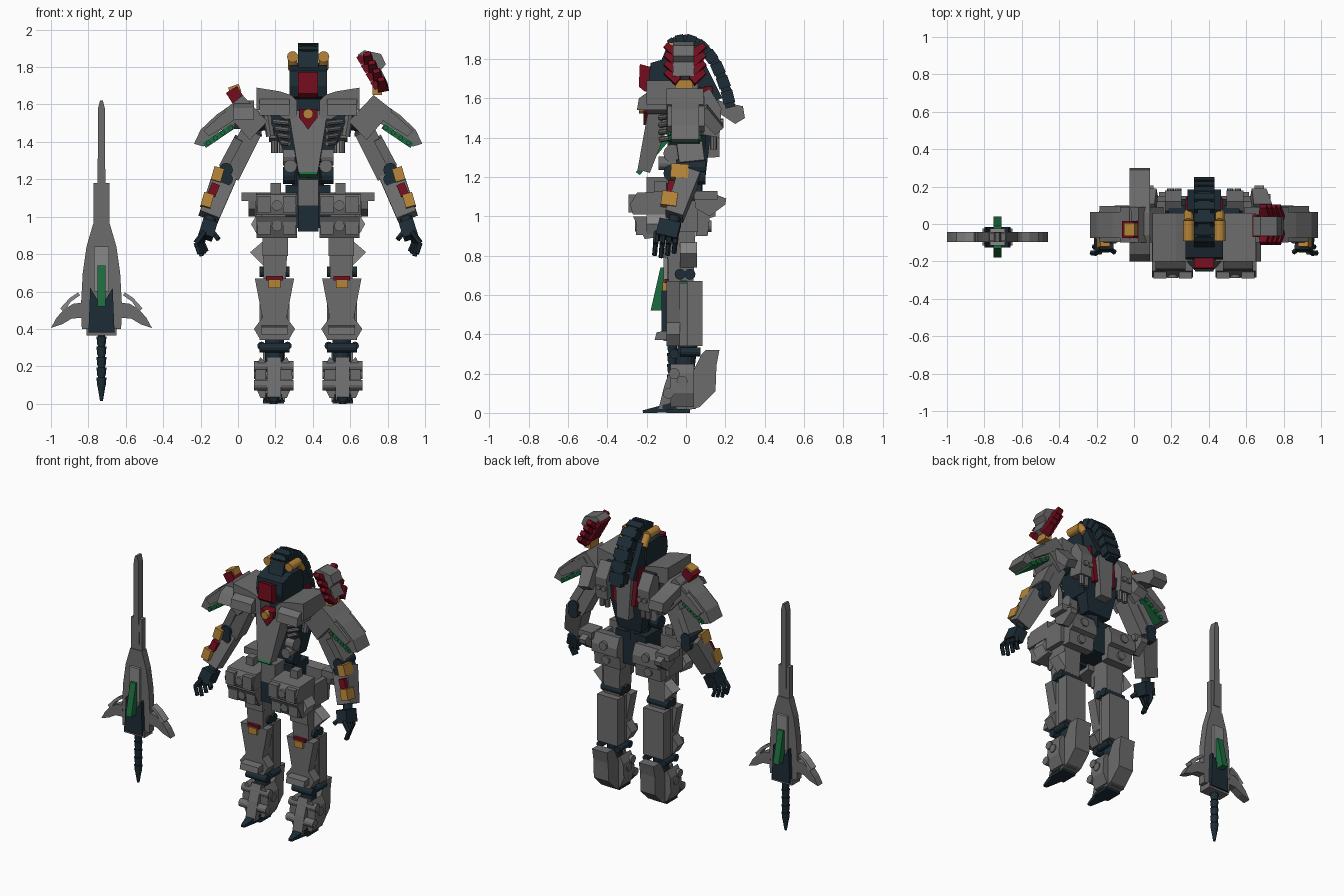
import bpy, bmesh, math
from mathutils import Vector, Matrix

ORIGIN = Vector((0.375, 0, 0))      # robot centre line; changed later for the sword

def colour(name, rgb):
    m = bpy.data.materials.new(name)
    m.diffuse_color = (*rgb, 1)
    return m

GREY = colour("dark_grey", (0.15, 0.15, 0.15))
LIGHT = colour("mid_grey", (0.25, 0.25, 0.25))
DARK = colour("dark_slate", (0.012, 0.025, 0.035))
RED = colour("deep_red", (0.17, 0.004, 0.013))
AMBER = colour("amber", (0.46, 0.23, 0.04))
GREEN = colour("green", (0.012, 0.15, 0.05))

def finish(name, bm, mat, mirror):
    bmesh.ops.recalc_face_normals(bm, faces=bm.faces)
    me = bpy.data.meshes.new(name)
    bm.to_mesh(me)
    bm.free()
    ob = bpy.data.objects.new(name, me)
    ob.location = ORIGIN
    bpy.context.collection.objects.link(ob)
    me.materials.append(mat or GREY)
    if mirror:
        ob.modifiers.new("Mirror", 'MIRROR').use_mirror_merge = False
    return ob

def prism(name, axis, pts, lo, hi, mat=None, mirror=False):
    """Extrude a 2D outline along an axis: x -> (y,z) points, y -> (x,z) points."""
    bm = bmesh.new()
    put = (lambda p, t: (t, p[0], p[1])) if axis == 'x' else (lambda p, t: (p[0], t, p[1]))
    a = [bm.verts.new(put(p, lo)) for p in pts]
    b = [bm.verts.new(put(p, hi)) for p in pts]
    bm.faces.new(a)
    bm.faces.new(b[::-1])
    for i in range(len(pts)):
        j = (i + 1) % len(pts)
        bm.faces.new((a[i], a[j], b[j], b[i]))
    return finish(name, bm, mat, mirror)

def box(name, x, y, z, mat=None, mirror=False):
    return prism(name, 'y', [(x[0], z[0]), (x[1], z[0]), (x[1], z[1]), (x[0], z[1])], *y, mat, mirror)

def beam(name, a, b, w, d, mat=None, mirror=False, taper=1.0):
    """Rectangular bar from a to b, width w, depth d, end scaled by taper."""
    a, b = Vector(a), Vector(b)
    z = (b - a).normalized()
    x = Vector((0, 1, 0)).cross(z).normalized()
    y = z.cross(x)
    bm = bmesh.new()
    rings = [[bm.verts.new(p + x * i * w * k / 2 + y * j * d * k / 2)
              for i, j in ((-1, -1), (1, -1), (1, 1), (-1, 1))] for p, k in ((a, 1), (b, taper))]
    bm.faces.new(rings[0])
    bm.faces.new(rings[1])
    for i in range(4):
        j = (i + 1) % 4
        bm.faces.new((rings[0][i], rings[0][j], rings[1][j], rings[1][i]))
    return finish(name, bm, mat, mirror)

def rod(name, a, b, r, mat=None, mirror=False, r2=None, n=12):
    a, b = Vector(a), Vector(b)
    m = Matrix.Translation((a + b) / 2) @ (b - a).to_track_quat('Z', 'Y').to_matrix().to_4x4()
    bm = bmesh.new()
    bmesh.ops.create_cone(bm, cap_ends=True, segments=n, radius1=r, radius2=r if r2 is None else r2,
                          depth=(b - a).length, matrix=m)
    return finish(name, bm, mat, mirror)

# ---- Feet and ankles
beam("toe", (.185, -.05, .03), (.185, -.22, .006), .1, .055, DARK, True, .25)
box("sole", (.13, .24), (-.1, .02), (0, .02), DARK, True)
prism("foot_shell", 'x', [(-.14, .02), (-.11, .14), (-.07, .25), (0, .23), (.03, .1), (.05, .02)], .145, .22, None, True)
prism("heel_plate", 'x', [(0, .01), (.03, .2), (.08, .3), (.1, .32), (.17, .32), (.155, .24), (.15, .11), (.07, .03)], .125, .24, None, True)
prism("foot_cheek_outer", 'y', [(.225, .03), (.255, .03), (.285, .1), (.28, .2), (.255, .25), (.225, .22)], -.08, .04, None, True)
prism("foot_cheek_inner", 'y', [(.145, .03), (.115, .03), (.082, .1), (.088, .2), (.115, .25), (.145, .22)], -.08, .04, None, True)
for y, z in ((-.06, .2), (-.02, .16), (-.09, .1)):
    rod("foot_disc", (.078, y, z), (.29, y, z), .028, None, True)
rod("ankle_post", (.18, -.01, .2), (.18, .01, .36), .05, DARK, True)
rod("ankle_axle", (.1, -.06, .3), (.26, -.06, .3), .025, DARK, True)
for x in (.11, .25):
    rod("ankle_piston", (x, -.03, .31), (x, .075, .31), .022, DARK, True)

# ---- Shins and knees
prism("shin_front", 'y', [(.075, .67), (.285, .67), (.245, .46), (.29, .4), (.255, .34), (.105, .34), (.07, .4), (.115, .46)], -.1, -.03, None, True)
prism("shin_guard_lip", 'x', [(-.16, .37), (-.15, .41), (-.03, .43), (-.03, .37)], .11, .25, None, True)
box("shin_core", (.11, .25), (-.03, .01), (.34, .66), None, True)
box("shin_calf", (.1, .26), (.005, .085), (.34, .67), None, True)
box("knee_amber", (.148, .212), (-.12, -.09), (.62, .665), AMBER, True)
box("knee_red", (.135, .225), (-.11, -.07), (.66, .682), RED, True)
for y in (-.03, .02):
    rod("knee_joint", (.1, y, .705), (.26, y, .705), .028, DARK, True)

# ---- Thighs
beam("thigh", (.175, -.025, .98), (.178, -.025, .67), .14, .15, None, True, .85)
box("thigh_band", (.108, .245), (-.11, -.08), (.79, .89), None, True)
prism("thigh_fin", 'y', [(.24, .87), (.31, .81), (.24, .74)], -.03, .055, LIGHT, True)

# ---- Hip skirt
prism("skirt_front_upper", 'x', [(-.285, 1.06), (-.25, 1.12), (-.08, 1.13), (-.08, 1.01), (-.27, 1.01)], .06, .28, None, True)
prism("skirt_front_lower", 'x', [(-.27, 1.0), (-.08, 1.0), (-.08, .9), (-.21, .885)], .06, .275, None, True)
for x in (.065, .2):
    for z, y in ((1.065, -.292), (.95, -.255)):
        box("skirt_tile", (x, x + .07), (y, y + .06), (z - .045, z + .045), None, True)
for z, y in ((1.06, -.29), (.95, -.26)):
    rod("skirt_stud", (.167, y, z), (.167, y + .1, z), .028, None, True)
prism("skirt_fin", 'y', [(.275, 1.01), (.305, .96), (.275, .91)], -.2, -.1, LIGHT, True)
prism("skirt_back", 'x', [(.05, 1.12), (.12, 1.13), (.15, 1.06), (.15, 1.0), (.12, .99), (.11, .9), (.05, .9)], .06, .26, None, True)
for z in (.95, 1.06):
    rod("skirt_back_stud", (.165, .1, z), (.165, .16 if z > 1 else .13, z), .03, None, True)
# Side flaps that sweep out and back
box("skirt_side", (.25, .355), (.04, .16), (1.085, 1.13), None, True)
prism("skirt_side_flap", 'x', [(.04, 1.1), (.13, 1.12), (.205, 1.09), (.2, 1.06), (.12, 1.0), (.05, 1.04)], .27, .32, None, True)
box("hip_side", (.25, .285), (-.09, .06), (.92, 1.08), None, True)
box("skirt_tab", (.145, .2), (-.16, -.1), (1.12, 1.18), None, True)
box("pelvis", (-.12, .12), (-.1, .08), (.94, 1.17), DARK)
box("pelvis_plate", (-.055, .055), (-.2, -.09), (1.06, 1.2))
box("pelvis_nose", (-.055, .055), (-.2, -.09), (.92, 1.07), DARK)

# ---- Waist and torso
rod("waist", (0, 0, 1.12), (0, 0, 1.45), .085, DARK, n=8)
for z, m in ((1.22, DARK), (1.32, None)):
    rod("waist_disc", (.07, -.07, z), (.135, -.07, z), .045, m, True)
rod("waist_bolt", (.095, -.14, 1.27), (.095, -.03, 1.27), .035, None, True)
prism("torso_core", 'y', [(-.12, 1.33), (.12, 1.33), (.2, 1.5), (.19, 1.63), (-.19, 1.63), (-.2, 1.5)], -.09, .1, DARK)
beam("torso_rear", (0, .07, 1.5), (0, .06, 1.2), .3, .13, DARK, False, .6)
beam("cockpit", (0, -.125, 1.55), (0, -.215, 1.23), .21, .13, None, False, .5)
prism("cockpit_underside", 'x', [(-.255, 1.225), (-.235, 1.21), (-.09, 1.38), (-.11, 1.41)], -.05, .05, GREEN)
prism("chest_collar", 'y', [(.06, 1.53), (.06, 1.62), (.09, 1.65), (.15, 1.67), (.275, 1.69), (.275, 1.57), (.21, 1.57), (.12, 1.52)], -.2, .06, None, True)
prism("chest_cowl", 'x', [(-.25, 1.54), (-.24, 1.6), (-.17, 1.65), (-.1, 1.65), (-.1, 1.54)], .1, .26, None, True)
for k in range(4):
    rod("rib", (.1, -.13, 1.39 + k * .037), (.15 + k * .016, -.07, 1.4 + k * .037), .014, None, True, n=8)
rod("rib_pillar", (.2, -.07, 1.43), (.22, -.07, 1.56), .025, None, True, n=8)
prism("chest_red", 'y', [(0, 1.465), (.025, 1.5), (.05, 1.53), (.05, 1.575), (-.05, 1.575), (-.05, 1.53), (-.025, 1.5)], -.215, -.15, RED)
rod("chest_jewel", (0, -.24, 1.55), (0, -.2, 1.55), .027, AMBER)

# ---- Back
beam("back_spine", (0, .12, 1.64), (0, .14, 1.3), .13, .09, None, False, .7)
beam("back_red_strip", (.085, .1, 1.66), (.07, .12, 1.4), .03, .07, RED, True)
prism("back_pack", 'x', [(.06, 1.42), (.07, 1.62), (.12, 1.65), (.18, 1.55), (.17, 1.4)], .12, .21, None, True)
for x in (.14, .18):
    rod("back_stud", (x, .1, 1.48), (x, .19, 1.48), .018, None, True, n=8)
    rod("back_vent", (x, .14, 1.34), (x, .14, 1.43), .018, None, True, n=8)

# ---- Head
rod("neck", (0, -.02, 1.6), (0, -.03, 1.7), .06, DARK)
prism("head", 'x', [(-.17, 1.64), (-.19, 1.7), (-.18, 1.78), (-.08, 1.81), (.04, 1.8), (.06, 1.68), (.0, 1.62)], -.1, .1, DARK)
prism("face", 'x', [(-.21, 1.635), (-.24, 1.66), (-.235, 1.775), (-.18, 1.76), (-.15, 1.64)], -.053, .053, RED)
prism("brow", 'x', [(-.14, 1.76), (-.11, 1.83), (-.09, 1.89), (0, 1.87), (0, 1.76)], -.055, .055, DARK)
arc = [(-.08, 1.87), (-.05, 1.89), (0, 1.9), (.06, 1.88), (.11, 1.835), (.15, 1.78), (.18, 1.71), (.205, 1.64), (.225, 1.56)]
for (y0, z0), (y1, z1) in zip(arc, arc[1:]):
    c, d = Vector((0, y0, z0)), Vector((0, y1, z1))
    beam("crest_segment", c.lerp(d, -.08), c.lerp(d, 1.08), .07, .05, DARK)
    beam("crest_plate", c, c.lerp(d, .8), .11, .06, DARK)
beam("nape_plate", (.07, .03, 1.8), (.07, .14, 1.58), .04, .1, DARK, True)
rod("horn", (.083, -.09, 1.855), (.083, .02, 1.855), .03, AMBER, True)
rod("horn_root", (.083, .01, 1.86), (.083, .06, 1.79), .025, AMBER, True)

# ---- Shoulders
prism("shoulder_box", 'y', [(.45, 1.57), (.35, 1.65), (.217, 1.51), (.313, 1.41)], -.1, .09, None, True)
beam("shoulder_back_flap", (.31, .08, 1.54), (.29, .17, 1.44), .1, .07, None, True, .8)
rod("shoulder_joint", (.17, 0, 1.52), (.32, 0, 1.5), .05, DARK, True)
prism("shoulder_pad", 'y', [(.3, 1.58), (.34, 1.63), (.41, 1.6), (.49, 1.545), (.575, 1.465), (.61, 1.39), (.56, 1.375), (.47, 1.46), (.38, 1.5)], -.075, .065, None, True)
for y in (-.095, .065):
    prism("shoulder_pad_rim", 'y', [(.33, 1.57), (.36, 1.61), (.46, 1.55), (.56, 1.46), (.53, 1.43), (.42, 1.5)], y, y + .03, None, True)
beam("pad_lining", (.4, -.005, 1.485), (.555, -.005, 1.38), .03, .15, GREEN, True)
for t in (.1, .37, .64, .9):
    rod("pad_lining_lug", (.4 + .15 * t, -.09, 1.485 - .1 * t), (.4 + .15 * t, .08, 1.485 - .1 * t), .014, GREEN, True, n=6)

# Plume plate standing on one shoulder: grey outer scales, red inner feathers
prism("plume_plate", 'y', [(.265, 1.865), (.3, 1.89), (.39, 1.87), (.415, 1.815), (.39, 1.785), (.425, 1.715), (.375, 1.68), (.33, 1.73)], -.065, .04)
for k in range(4):
    x, z = .285 + .025 * k, 1.87 - .045 * k
    for y, s in ((-.04, -1), (.03, 1)):
        beam("plume_feather", (x + .04, y, z - .05), (x + .03, y + s * .065, z), .06, .045, RED, False, .6)
    beam("plume_spine", (x - .015, -.01, z - .01), (x + .01, -.01, z - .05), .03, .12, RED)
beam("plume_base", (.37, -.01, 1.71), (.37, -.01, 1.65), .05, .09, AMBER)

# Curved guard, red cap and amber stud on the other shoulder
prism("shoulder_guard", 'x', [(.3, 1.5), (.29, 1.56), (.2, 1.58), (.06, 1.62), (-.06, 1.62), (-.16, 1.58), (-.2, 1.52), (-.14, 1.53), (0, 1.57), (.16, 1.53), (.25, 1.47)], -.4, -.29)
beam("shoulder_cap_red", (-.41, -.03, 1.68), (-.36, -.03, 1.6), .07, .09, RED)
beam("shoulder_cap_amber", (-.4, -.03, 1.7), (-.385, -.03, 1.66), .06, .07, AMBER)

# ---- Arms and hands
beam("upper_arm", (.3, .01, 1.46), (.42, .03, 1.22), .11, .11, None, True)
beam("upper_arm_plate", (.37, .01, 1.42), (.45, .03, 1.27), .05, .13, None, True)
for z in (1.2, 1.25):
    rod("elbow", (.44, -.05, z), (.44, .1, z), .038, DARK, True)
beam("forearm", (.445, .02, 1.22), (.53, -.06, 1.0), .13, .11, None, True, .85)
beam("forearm_amber_upper", (.475, -.03, 1.26), (.495, -.035, 1.19), .055, .09, AMBER, True)
beam("forearm_red", (.495, -.045, 1.17), (.52, -.055, 1.11), .045, .09, RED, True)
beam("forearm_amber_lower", (.53, -.08, 1.12), (.55, -.09, 1.05), .055, .08, AMBER, True)
rod("wrist", (.52, -.05, 1.02), (.53, -.07, .94), .03, DARK, True)
beam("palm", (.525, -.08, .97), (.55, -.1, .89), .08, .11, DARK, True)
for k in range(4):
    y = -.15 + k * .033
    mid = (.6 - .012 * k, y - .005, .86)
    rod("finger_base", (.555, y, .92), mid, .015, DARK, True, n=6)
    rod("finger_tip", mid, (.58 - .012 * k, y - .01, .79 + .012 * abs(k - 1)), .013, DARK, True, n=6)
rod("thumb", (.52, -.12, .93), (.48, -.15, .88), .015, DARK, True, n=6)

# ---- Sword, standing beside the robot
ORIGIN = Vector((-.73, -.07, 0))
prism("blade", 'y', [(-.022, 1.0), (-.018, 1.58), (-.008, 1.62), (.008, 1.62), (.018, 1.58), (.022, 1.0)], -.025, .025)
prism("blade_sleeve", 'y', [(-.043, .9), (-.043, 1.18), (.043, 1.18), (.043, .9)], -.02, .02)
prism("blade_body", 'y', [(-.105, .4), (-.11, .52), (-.1, .7), (-.08, .84), (-.045, .96), (.045, .96), (.08, .84), (.1, .7), (.11, .52), (.105, .4)], -.026, .026)
box("blade_rib", (-.04, .04), (-.045, .045), (.6, .84), LIGHT)
prism("hilt_block", 'y', [(-.07, .38), (-.06, .62), (0, .52), (.06, .62), (.07, .38)], -.055, .055, DARK)
box("hilt_bar", (-.08, .08), (-.045, .045), (.365, .405))
prism("guard_wing", 'y', [(.1, .46), (.105, .54), (.15, .535), (.2, .505), (.24, .46), (.27, .405), (.21, .425), (.16, .455)], -.027, .027, None, True)
prism("guard_feather", 'y', [(.115, .58), (.125, .595), (.17, .565), (.22, .51), (.2, .49), (.165, .545)], -.027, .027, LIGHT, True)
for s in (-1, 1):
    prism("green_fin", 'x', [(s * .04, .74), (s * .06, .74), (s * .11, .52), (s * .045, .52)], -.022, .022, GREEN)
for k in range(5):
    z = .36 - .055 * k
    rod("grip_ring", (0, 0, z), (0, 0, z - .048), .027, DARK, r2=.022)
rod("grip_core", (0, 0, .37), (0, 0, .1), .018, DARK)
rod("pommel_spike", (0, 0, .1), (0, 0, .015), .022, DARK, r2=.008)
